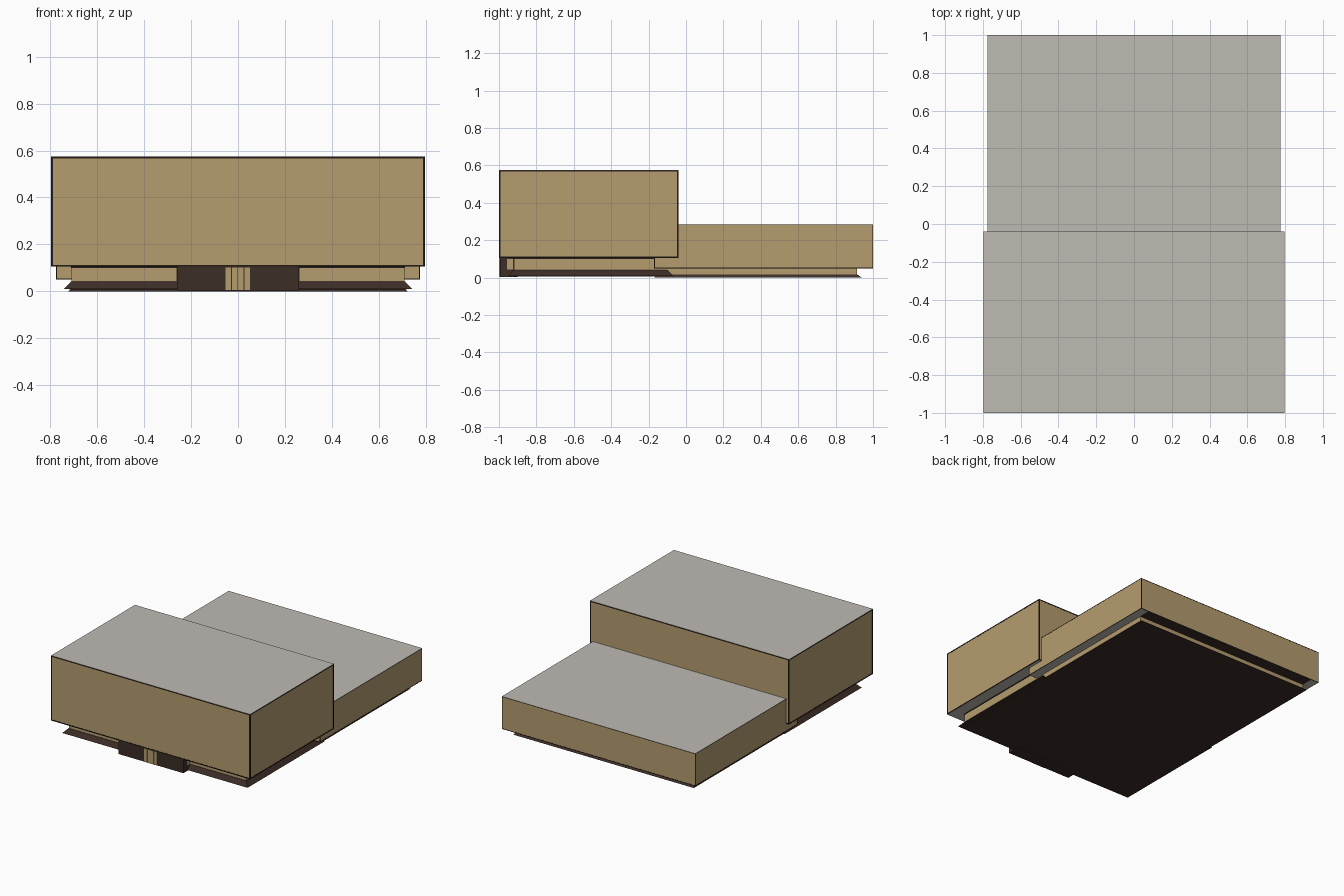
import bpy, bmesh

if "Cube" in bpy.data.objects:
    bpy.data.objects.remove(bpy.data.objects["Cube"])


def mat(name, rgb):
    m = bpy.data.materials.new(name)
    m.diffuse_color = (*rgb, 1)
    m.use_nodes = True
    m.node_tree.nodes["Principled BSDF"].inputs["Base Color"].default_value = m.diffuse_color
    return m


TAN = mat("tan wall", (0.46, 0.34, 0.16))
GREY = mat("grey roof", (0.52, 0.49, 0.45))
BROWN = mat("dark brown base", (0.045, 0.026, 0.019))
TRIM = mat("blackish trim", (0.018, 0.012, 0.008))


def frustum(name, lo, hi, material, flare=(0, 0, 0, 0)):
    """Box from lo to hi; flare pushes the bottom out on -x, +x, -y, +y."""
    bm = bmesh.new()
    rings = []
    for z, k in ((lo[2], 1), (hi[2], 0)):
        x0, x1 = lo[0] - k * flare[0], hi[0] + k * flare[1]
        y0, y1 = lo[1] - k * flare[2], hi[1] + k * flare[3]
        rings.append([bm.verts.new((x, y, z)) for x, y in
                      ((x0, y0), (x1, y0), (x1, y1), (x0, y1))])
    b, t = rings
    bm.faces.new(b[::-1])
    bm.faces.new(t)
    for i in range(4):
        j = (i + 1) % 4
        bm.faces.new((b[i], b[j], t[j], t[i]))
    me = bpy.data.meshes.new(name)
    bm.to_mesh(me)
    bm.free()
    me.materials.append(material)
    ob = bpy.data.objects.new(name, me)
    bpy.context.collection.objects.link(ob)
    return ob


def hall(name, w, y0, y1, z0, z1, t):
    """Tan block with grey roof and soffit, and thin dark trim on its edges."""
    e = 0.001
    body = frustum(name, (-w + e, y0 + e, z0), (w - e, y1 - e, z1 - e), TAN)
    body.data.materials.append(GREY)
    for p in body.data.polygons:
        if abs(p.normal.z) > 0.9:
            p.material_index = 1
    frustum(name + "_roof", (-w, y0, z1 - e), (w, y1, z1), GREY)
    # corner posts
    for s in (-1, 1):
        for ya, yb in ((y0, y0 + t), (y1 - t, y1)):
            xa, xb = sorted((s * w, s * (w - t)))
            frustum(name + "_corner_trim", (xa, ya, z0), (xb, yb, z1 - e), TRIM)
    # top and bottom edge strips
    for za, zb in ((z0, z0 + t), (z1 - t, z1 - e)):
        for ya, yb in ((y0, y0 + 2 * e), (y1 - 2 * e, y1)):
            frustum(name + "_edge_trim", (-w, ya, za), (w, yb, zb), TRIM)
        for xa, xb in ((-w, -w + 2 * e), (w - 2 * e, w)):
            frustum(name + "_edge_trim", (xa, y0, za), (xb, y1, zb), TRIM)


# Main upper volumes
hall("tall_hall", 0.797, -1.0, -0.04, 0.105, 0.575, 0.008)
hall("low_hall", 0.775, -0.17, 1.0, 0.05, 0.285, 0.004)

# Recessed ground level walls
frustum("front_lower_wall", (-0.71, -0.92, 0.035), (0.71, -0.12, 0.105), TAN)
frustum("rear_lower_wall", (-0.71, -0.15, 0.01), (0.71, 0.915, 0.052), TAN)
frustum("front_wall_cap", (-0.713, -0.923, 0.1), (0.713, -0.12, 0.106), TRIM)

# Flared plinths
frustum("front_plinth", (-0.712, -0.922, 0.01), (0.712, -0.1, 0.042), BROWN,
        (0.03, 0.03, 0.028, 0.03))
frustum("rear_plinth", (-0.712, -0.16, 0.0), (0.712, 0.917, 0.016), BROWN,
        (0.01, 0.01, 0.01, 0.025))
frustum("front_floor", (-0.712, -0.92, 0.005), (0.712, -0.1, 0.01), BROWN)
frustum("rear_soffit", (-0.71, 0.915, 0.048), (0.71, 0.997, 0.0505), BROWN)

# Entrance bay with tan cheeks and slatted door
frustum("entrance_bay", (-0.26, -0.995, 0.004), (0.26, -0.9, 0.106), BROWN)
for s in (-1, 1):
    xa, xb = sorted((s * 0.258, s * 0.262))
    frustum("entrance_cheek", (xa, -0.957, 0.045), (xb, -0.925, 0.1), TAN)
for i in range(4):
    x = -0.053 + i * 0.0267
    frustum("door_panel", (x, -0.999, 0.005), (x + 0.0235, -0.994, 0.102), TAN)
